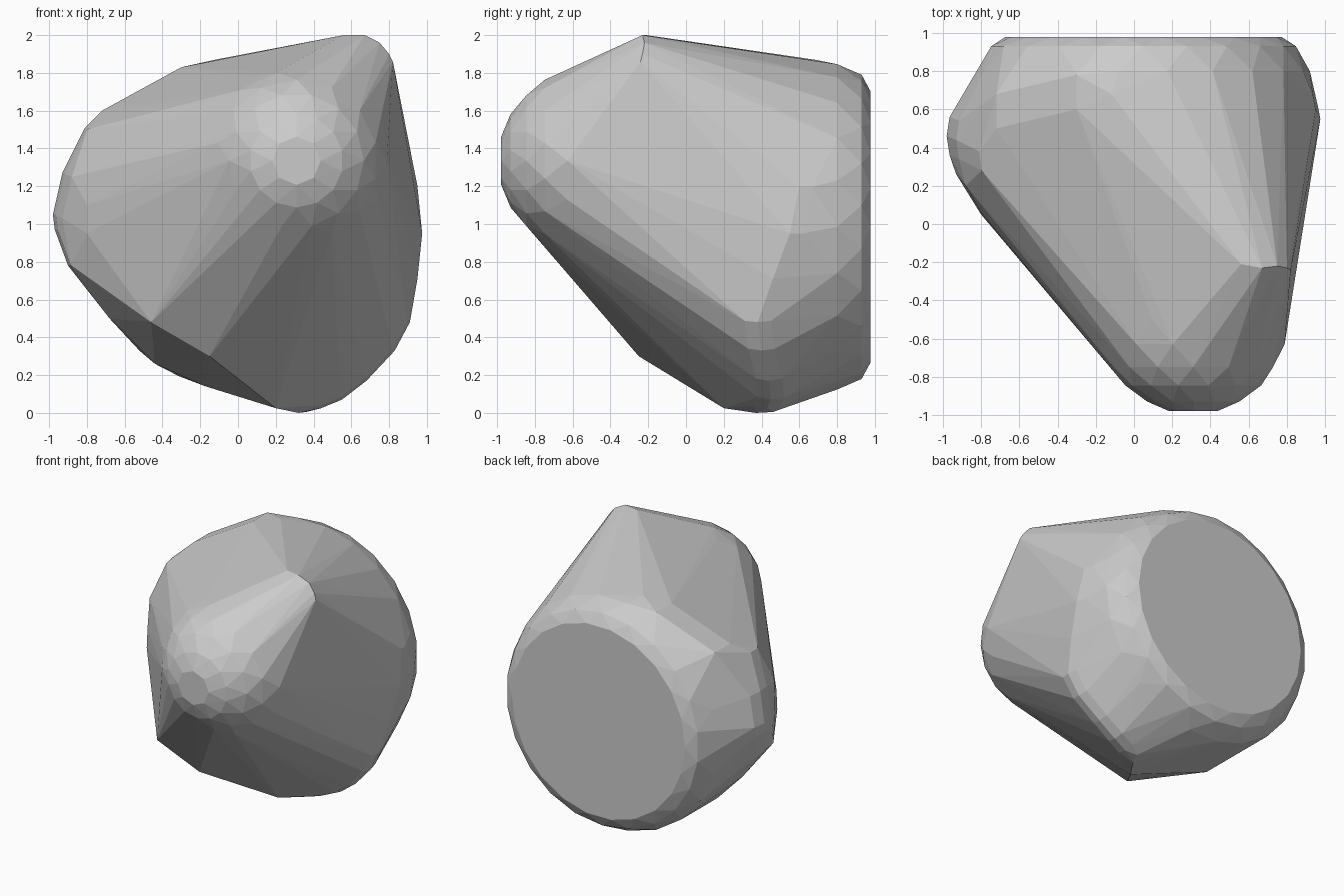
import bpy, bmesh, math
from mathutils import Vector

if "Cube" in bpy.data.objects:
    bpy.data.objects.remove(bpy.data.objects["Cube"])


def ring(cx, cz, y, r, n, phase=0.0):
    """Circle of points facing the y axis."""
    return [(cx + r * math.cos(2 * math.pi * (i + phase) / n), y,
             cz + r * math.sin(2 * math.pi * (i + phase) / n)) for i in range(n)]


def blunt(corners, dy, shrink=0.985):
    """Split each corner fore and aft so the edge it lies on becomes rounded."""
    out = list(corners)
    for x, y, z in corners:
        for s in (-dy, dy):
            out.append((0.05 + (x - 0.05) * shrink, y + s, 0.985 + (z - 0.985) * shrink))
    return out


points = []

# flat round back and its rounded rim
for y, r, phase in ((0.977, 0.725, 0), (0.93, 0.805, 0.5), (0.8, 0.87, 0)):
    points += ring(0.05, 0.985, y, r, 22, phase)

# blunt rounded nose at the front, with a small flat tip
nose_r = 0.495
for i, deg in enumerate((15, 30, 46, 60, 75, 90, 108)):
    a = math.radians(deg)
    points += ring(0.31, 1.335, -0.5 - nose_r * math.cos(a),
                   nose_r * math.sin(a), 8 if i == 0 else 14, 0.5 * (i % 2))

# peak
points += [(0.56, -0.21, 2.0), (0.67, -0.23, 2.0), (0.75, -0.22, 1.96),
           (0.8, -0.23, 1.9), (0.82, -0.24, 1.86)]
# right and lower bulge
points += blunt([(0.95, 0.6, 1.2), (0.975, 0.55, 0.95), (0.95, 0.46, 0.71),
                 (0.91, 0.38, 0.48), (0.83, 0.4, 0.33), (0.68, 0.44, 0.17),
                 (0.55, 0.45, 0.07), (0.44, 0.43, 0.025)], 0.07)
points += [(0.32, 0.37, 0.0), (0.36, 0.46, 0.005), (0.2, 0.2, 0.025)]
# lower left corner
points += [(-0.15, -0.25, 0.3), (-0.46, -0.31, 0.48), (-0.17, 0.28, 0.14),
           (-0.44, 0.25, 0.26), (-0.44, 0.42, 0.26), (-0.68, 0.3, 0.5), (-0.68, 0.48, 0.5)]
# left and upper bulge
points += blunt([(-0.9, 0.32, 0.78), (-0.97, 0.43, 0.97), (-0.98, 0.46, 1.05),
                 (-0.93, 0.44, 1.27), (-0.81, 0.38, 1.51)], 0.1)
points += [(-0.8, 0.05, 0.95), (-0.8, 0.06, 1.1), (-0.93, 0.26, 1.03), (-0.88, 0.2, 1.25),
           (-0.72, 0.5, 1.6), (-0.72, 0.68, 1.6), (-0.3, 0.6, 1.83),
           (-0.3, 0.78, 1.83), (-0.12, 0.68, 1.87)]

# wrap everything in one convex faceted stone
bm = bmesh.new()
for p in points:
    bm.verts.new(Vector(p))
bmesh.ops.convex_hull(bm, input=bm.verts[:], use_existing_faces=False)
bmesh.ops.delete(bm, geom=[v for v in bm.verts if not v.link_faces], context='VERTS')
bmesh.ops.dissolve_limit(bm, angle_limit=math.radians(1), verts=bm.verts[:], edges=bm.edges[:])
bmesh.ops.recalc_face_normals(bm, faces=bm.faces[:])

mesh = bpy.data.meshes.new("stone")
bm.to_mesh(mesh)
bm.free()
stone = bpy.data.objects.new("stone", mesh)
bpy.context.collection.objects.link(stone)
